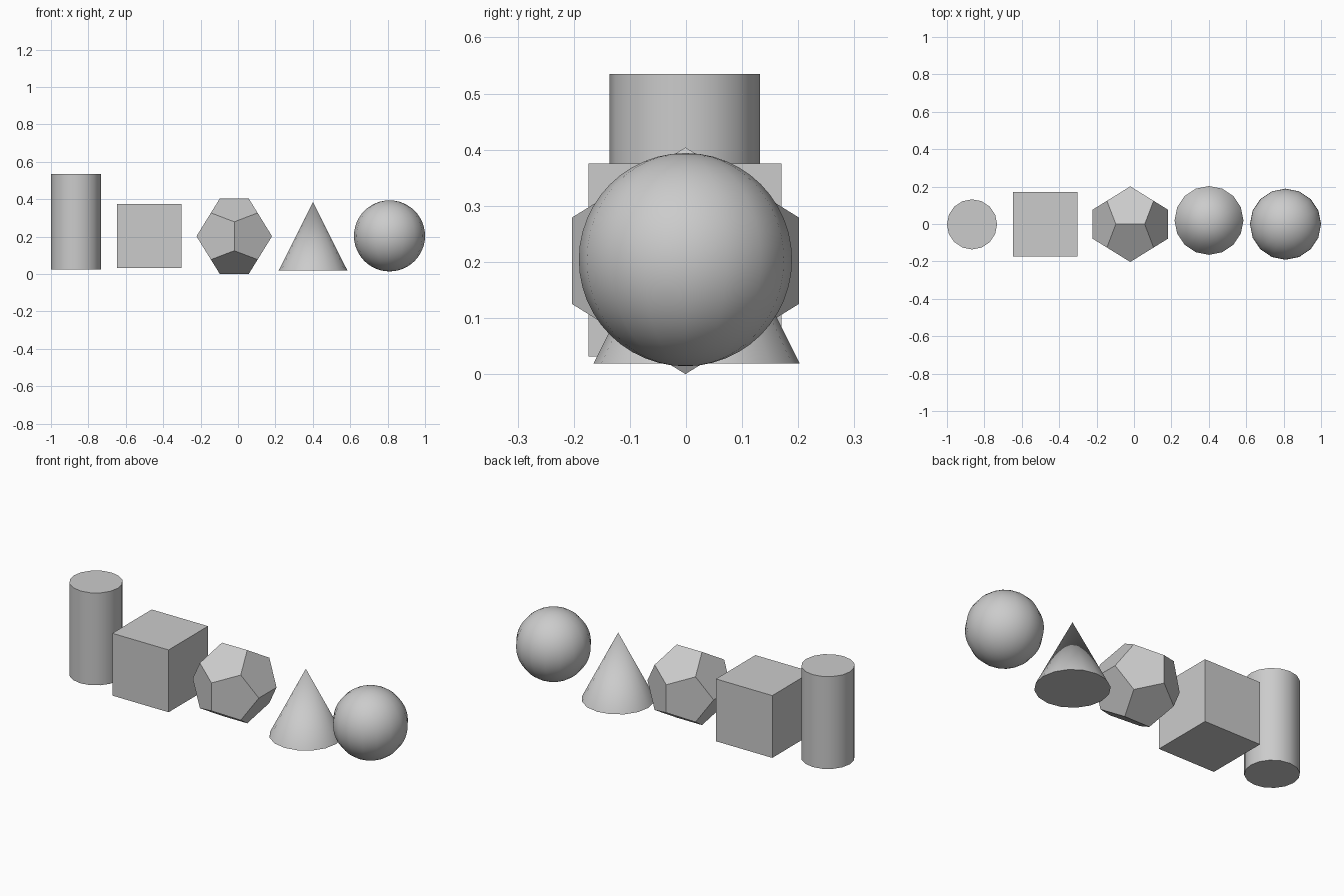
import bpy, bmesh, math
from itertools import product

if "Cube" in bpy.data.objects:
    bpy.data.objects.remove(bpy.data.objects["Cube"])


def finish(name, smooth=True):
    ob = bpy.context.object
    ob.name = name
    if smooth:
        bpy.ops.object.shade_smooth_by_angle(angle=math.radians(35))
    return ob


# Cylinder
bpy.ops.mesh.primitive_cylinder_add(vertices=16, radius=0.134, depth=0.51,
                                    location=(-0.866, -0.002, 0.28))
finish("cylinder")

# Cube
bpy.ops.mesh.primitive_cube_add(size=0.344, location=(-0.474, -0.002, 0.203))
finish("cube", smooth=False)

# Dodecahedron: hull of its 20 corners, flat coplanar faces merged
phi = (1 + math.sqrt(5)) / 2
s = 0.202 / phi
corners = list(product((-1, 1), repeat=3))
for a, b in product((-1, 1), repeat=2):
    p = (a / phi, 0, b * phi)
    corners += [p, (p[2], p[0], p[1]), (p[1], p[2], p[0])]
bm = bmesh.new()
for c in corners:
    bm.verts.new([v * s for v in c])
bmesh.ops.convex_hull(bm, input=bm.verts)
bmesh.ops.dissolve_limit(bm, angle_limit=0.05, verts=bm.verts, edges=bm.edges)
bmesh.ops.recalc_face_normals(bm, faces=bm.faces)
mesh = bpy.data.meshes.new("dodecahedron")
bm.to_mesh(mesh)
bm.free()
dodecahedron = bpy.data.objects.new("dodecahedron", mesh)
dodecahedron.location = (-0.02, -0.001, 0.202)
bpy.context.collection.objects.link(dodecahedron)

# Cone
bpy.ops.mesh.primitive_cone_add(vertices=16, radius1=0.184, radius2=0, depth=0.367,
                                location=(0.401, 0.019, 0.202))
finish("cone")

# Sphere
bpy.ops.mesh.primitive_uv_sphere_add(segments=16, ring_count=24, radius=0.19,
                                     location=(0.81, -0.001, 0.204))
finish("sphere")
